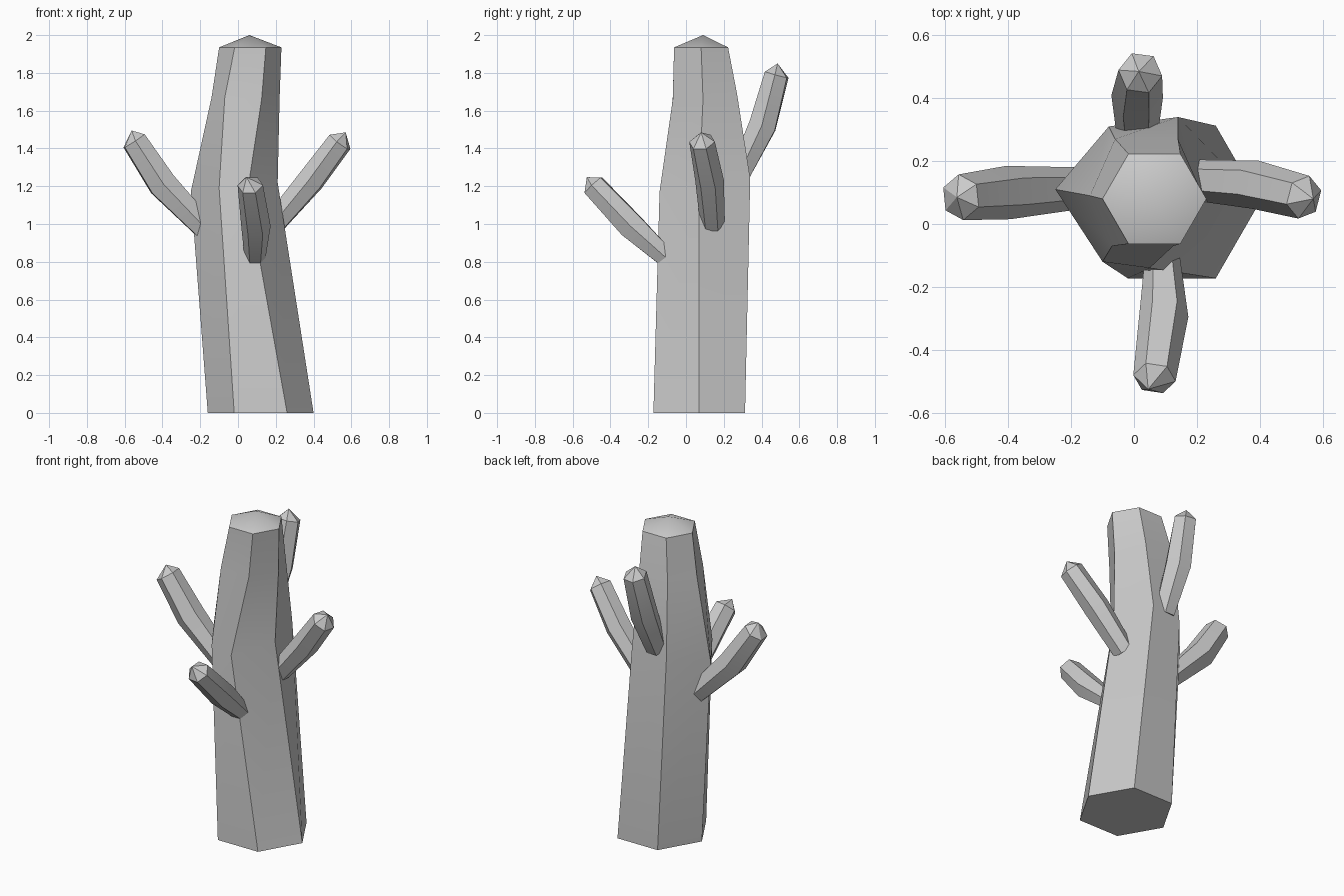
import bpy
import math
from mathutils import Vector

if "Cube" in bpy.data.objects:
    bpy.data.objects.remove(bpy.data.objects["Cube"])

SIDES = 6


def loft(name, rings, tip):
    """Skin a stack of six-point rings, flat at the start and pointed at the tip."""
    verts = [v for ring in rings for v in ring] + [tip]
    faces = [tuple(reversed(range(SIDES)))]
    for r in range(len(rings) - 1):
        for i in range(SIDES):
            j = (i + 1) % SIDES
            a, b = r * SIDES, (r + 1) * SIDES
            faces.append((a + i, a + j, b + j, b + i))
    last = (len(rings) - 1) * SIDES
    for i in range(SIDES):
        faces.append((last + i, last + (i + 1) % SIDES, len(verts) - 1))
    mesh = bpy.data.meshes.new(name)
    mesh.from_pydata([tuple(v) for v in verts], [], faces)
    obj = bpy.data.objects.new(name, mesh)
    bpy.context.collection.objects.link(obj)
    bpy.ops.object.select_all(action='DESELECT')
    obj.select_set(True)
    bpy.context.view_layer.objects.active = obj
    bpy.ops.object.shade_smooth_by_angle(angle=math.radians(30))
    return obj


def hexagon(center, radius, u, v):
    c = Vector(center)
    return [c + radius * (math.cos(k * math.pi / 3) * u + math.sin(k * math.pi / 3) * v)
            for k in range(SIDES)]


def branch(name, path, radii, tip):
    """Hexagonal tube along a bent path, each ring square to the path."""
    pts = [Vector(p) for p in path]
    rings = []
    for i, p in enumerate(pts):
        d = (pts[min(i + 1, len(pts) - 1)] - pts[max(i - 1, 0)]).normalized()
        side = d.cross(Vector((0, 0, 1))).normalized()
        rings.append(hexagon(p, radii[i], side, d.cross(side)))
    return loft(name, rings, tip)


X, Y = Vector((1, 0, 0)), Vector((0, 1, 0))

# Trunk: leaning hexagonal column with a slightly twisted middle ring
middle = [(0.21, 0.07, 1.22), (0.14, 0.34, 1.24), (-0.08, 0.31, 1.22),
          (-0.25, 0.11, 1.17), (-0.10, -0.12, 1.19), (0.05, -0.14, 1.17)]
upper = [(0.22, 0.09, 1.66), (0.14, 0.27, 1.69), (-0.06, 0.27, 1.69),
         (-0.14, 0.09, 1.67), (-0.07, -0.07, 1.67), (0.125, -0.07, 1.66)]
loft("trunk",
     [hexagon((0.12, 0.07, 0), 0.28, X, Y), middle, upper,
      hexagon((0.065, 0.08, 1.935), 0.165, X, Y)],
     (0.06, 0.09, 2.0))

# Branches: four bent, pointed stubs
branch("left_branch",
       [(-0.155, 0.115, 0.955), (-0.40, 0.10, 1.21), (-0.55, 0.085, 1.44)],
       [0.065, 0.085, 0.073], (-0.563, 0.085, 1.495))
branch("right_branch",
       [(0.19, 0.14, 1.0), (0.385, 0.125, 1.23), (0.54, 0.085, 1.435)],
       [0.065, 0.077, 0.07], (0.57, 0.08, 1.485))
branch("front_branch",
       [(0.09, -0.10, 0.815), (0.095, -0.29, 0.99), (0.065, -0.49, 1.205)],
       [0.055, 0.078, 0.068], (0.045, -0.525, 1.248))
branch("back_branch",
       [(0.01, 0.28, 1.26), (0.01, 0.405, 1.52), (0.02, 0.48, 1.79)],
       [0.065, 0.082, 0.07], (0.015, 0.485, 1.85))
